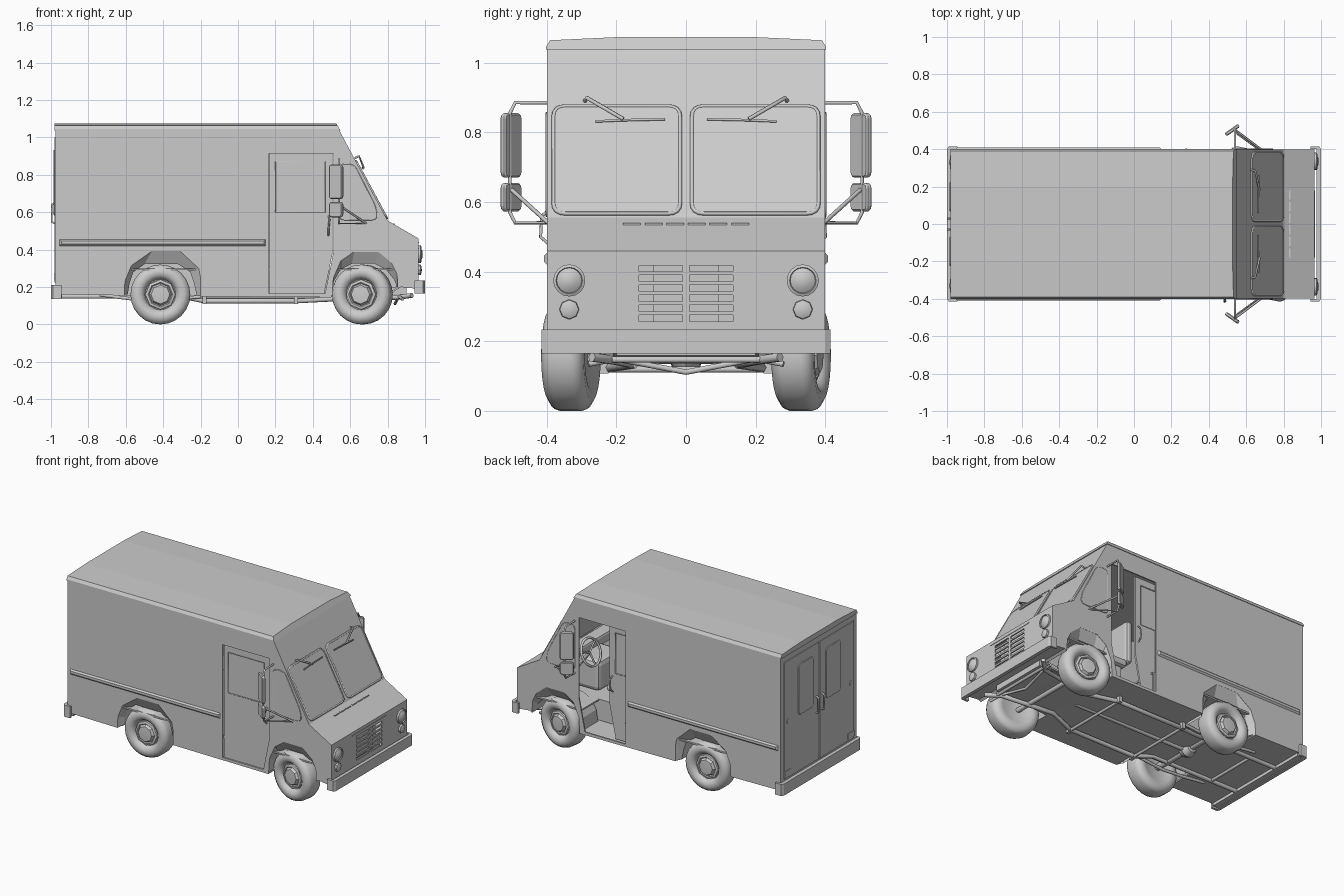
import bpy, bmesh, math
from mathutils import Vector, Matrix

if "Cube" in bpy.data.objects:
    bpy.data.objects.remove(bpy.data.objects["Cube"])

# placements: (u, v, depth) -> world
SIDE = lambda u, v, d: (u, d, v)
FRONT = lambda u, v, d: (d, u, v)
PLAN = lambda u, v, d: (u, v, d)
SCREEN = lambda u, v, d: (.8 - .476 * v + .88 * d, u, .555 + .88 * v + .476 * d)


def finish(name, bm, smooth=None):
    bmesh.ops.recalc_face_normals(bm, faces=bm.faces)
    me = bpy.data.meshes.new(name)
    bm.to_mesh(me)
    bm.free()
    ob = bpy.data.objects.new(name, me)
    bpy.context.collection.objects.link(ob)
    if smooth:
        bpy.ops.object.select_all(action='DESELECT')
        ob.select_set(True)
        bpy.context.view_layer.objects.active = ob
        bpy.ops.object.shade_smooth_by_angle(angle=math.radians(smooth))
    return ob


def add_prism(bm, pts, d0, d1, place):
    a = [bm.verts.new(place(u, v, d0)) for u, v in pts]
    b = [bm.verts.new(place(u, v, d1)) for u, v in pts]
    bm.faces.new(a)
    bm.faces.new(b[::-1])
    for i in range(len(pts)):
        j = (i + 1) % len(pts)
        bm.faces.new((a[i], b[i], b[j], a[j]))


def prism(name, pts, d0, d1, place=SIDE):
    bm = bmesh.new()
    add_prism(bm, pts, d0, d1, place)
    return finish(name, bm)


def rect(a0, a1, b0, b1):
    return [(a0, b0), (a1, b0), (a1, b1), (a0, b1)]


def box(name, x0, x1, y0, y1, z0, z1, bevel=0):
    ob = prism(name, rect(x0, x1, y0, y1), z0, z1, PLAN)
    if bevel:
        m = ob.modifiers.new("bevel", 'BEVEL')
        m.width, m.segments = bevel, 2
    return ob


def rounded(pts, r, n=4):
    out = []
    for i, p in enumerate(pts):
        p = Vector(p)
        a, b = Vector(pts[i - 1]) - p, Vector(pts[(i + 1) % len(pts)]) - p
        a, b = p + a.normalized() * r, p + b.normalized() * r
        out += [tuple(a * (1 - t) ** 2 + p * 2 * t * (1 - t) + b * t * t) for t in (k / n for k in range(n + 1))]
    return out


def tube(name, pts, r, cyclic=False):
    cu = bpy.data.curves.new(name, 'CURVE')
    cu.dimensions = '3D'
    cu.bevel_depth, cu.bevel_resolution, cu.use_fill_caps = r, 1, True
    sp = cu.splines.new('POLY')
    sp.points.add(len(pts) - 1)
    for q, p in zip(sp.points, pts):
        q.co = (*p, 1)
    sp.use_cyclic_u = cyclic
    ob = bpy.data.objects.new(name, cu)
    bpy.context.collection.objects.link(ob)
    return ob


def lathe(name, prof, loc, rot, seg=24, smooth=40):
    """prof is (outward offset, radius) around the local y axis"""
    bm = bmesh.new()
    vs = [bm.verts.new((0, w, r)) for w, r in prof]
    es = [bm.edges.new(p) for p in zip(vs, vs[1:])]
    bmesh.ops.spin(bm, geom=vs + es, cent=(0, 0, 0), axis=(0, 1, 0), angle=2 * math.pi, steps=seg)
    bmesh.ops.remove_doubles(bm, verts=bm.verts, dist=1e-4)
    ob = finish(name, bm, smooth)
    ob.matrix_world = Matrix.Translation(loc) @ Matrix.Rotation(rot, 4, 'Z')
    return ob


def window(name, pts, d, place, r=.03, seal=.006):
    pts = rounded(pts, r)
    prism(name + "_glass", pts, d - .003, d + .003, place)
    tube(name + "_seal", [place(u, v, d) for u, v in pts], seal, True)


# body shell with door openings, arches and grille slots cut out
body = prism("body", [(-.975, .16), (-.2, .15), (.49, .145), (.82, .165), (.87, .2), (.965, .19), (.965, .46),
                      (.8, .555), (.535, 1.05), (-.975, 1.05)], -.398, .398)
sol = body.modifiers.new("wall", 'SOLIDIFY')
sol.thickness, sol.offset = .014, -1
DOOR = [(.165, .165), (.465, .165), (.51, .385), (.51, .915), (.165, .915)]
REAR_OUT = [(-.61, .16), (-.605, .23), (-.57, .315), (-.46, .392), (-.31, .392), (-.21, .3), (-.2, .25), (-.2, .152)]
REAR_IN = [(-.59, .16), (-.58, .22), (-.56, .28), (-.5, .322), (-.32, .322), (-.255, .28), (-.235, .22), (-.22, .152)]
FRONT_OUT = [(.5, .152), (.51, .25), (.55, .34), (.62, .388), (.75, .388), (.82, .33), (.85, .27), (.86, .2)]
FRONT_IN = [(.5, .152), (.512, .23), (.55, .295), (.61, .325), (.73, .325), (.79, .295), (.835, .24), (.85, .2)]
cut = bmesh.new()
for s in (1, -1):
    add_prism(cut, DOOR, s * .36, s * .45, SIDE)
    for arch in (REAR_OUT, FRONT_OUT):
        add_prism(cut, [(arch[0][0], .1)] + arch[1:-1] + [(arch[-1][0], .1)], s * .21, s * .45, SIDE)
    for i in range(6):
        z = .267 + .0285 * i
        add_prism(cut, rect(s * .01, s * .135, z - .009, z + .009), .93, 1, FRONT)
cutter = finish("opening_cutter", cut)
cutter.hide_render = True
cutter.hide_viewport = False
cutter.display_type = 'WIRE'
boo = body.modifiers.new("openings", 'BOOLEAN')
boo.operation, boo.object, boo.solver = 'DIFFERENCE', cutter, 'EXACT'

# roof cap, front edge raked
roof = prism("roof", [(-.402, 1.037), (.402, 1.037), (.402, 1.045), (.39, 1.064), (.2, 1.073),
                      (-.2, 1.073), (-.39, 1.064), (-.402, 1.045)], -.98, .548, FRONT)
for v in roof.data.vertices:
    if v.co.x > 0:
        v.co.x -= (v.co.z - 1.037) * .6

# wheel wells: recessed flare then a closed box arch
for s, side in ((1, "left"), (-1, "right")):
    for nm, outer, inner in (("rear", REAR_OUT, REAR_IN), ("front", FRONT_OUT, FRONT_IN)):
        bm = bmesh.new()
        rings = [[bm.verts.new((x, s * y, z)) for x, z in ring]
                 for ring, y in ((outer, .397), (inner, .36), (inner, .21))]
        for a, b in zip(rings, rings[1:]):
            for i in range(7):
                bm.faces.new((a[i], a[i + 1], b[i + 1], b[i]))
        bm.faces.new(rings[2])
        finish(f"{side}_{nm}_wheel_well", bm)

# wheels, front pair steered
TYRE = [(-.05, 0), (-.05, .08), (-.06, .1), (-.062, .13), (-.048, .153), (-.03, .16), (.03, .16), (.048, .153),
        (.062, .13), (.06, .105), (.045, .088), (.03, .082), (.03, 0)]
HUB = [(.02, .084), (.042, .08), (.046, .066), (.04, .06), (.056, .05), (.06, 0)]
for s, side in ((1, "left"), (-1, "right")):
    for nm, x, steer in (("rear", -.415, 0), ("front", .665, math.radians(-11))):
        rot = steer + (math.pi if s < 0 else 0)
        lathe(f"{side}_{nm}_tyre", TYRE, (x, s * .33, .16), rot)
        lathe(f"{side}_{nm}_hub", HUB, (x, s * .33, .16), rot, 8, 20)

# cab doors: right one closed, left one slid back inside the wall
for s, side, dx, y in ((-1, "right", 0, .389), (1, "left", -.205, .372)):
    w = rect(.2 + dx, .465 + dx, .6, .87)
    d = prism(side + "_door", [(u + dx + (.004 if u < .3 else -.004), v) for u, v in DOOR], s * (y - .012), s * y)
    c = prism(side + "_door_window_cutter", w, s * (y - .006), s * (y + .05))
    c.hide_render = True
    c.display_type = 'WIRE'
    m = d.modifiers.new("window", 'BOOLEAN')
    m.object, m.solver = c, 'EXACT'
    tube(side + "_door_window_seal", [(u, s * y, v) for u, v in w], .003, True)
    hx = .485 + dx
    tube(side + "_door_handle", [(hx, s * y, .58), (hx + .004, s * (y + .025), .56),
                                 (hx - .002, s * (y + .028), .5), (hx - .002, s * y, .475)], .005)

for s, side in ((1, "left"), (-1, "right")):
    # glazing
    window(side + "_windscreen", rect(s * .017, s * .38, .012, .362), .003, SCREEN, .035)
    window(side + "_quarter_window", [(.54, .56), (.745, .56), (.735, .63), (.62, .855), (.54, .855)],
           s * .399, SIDE, .03, .004)
    # belt rail with tapered ends
    bm = bmesh.new()
    add_prism(bm, [(-.955, .42), (.148, .42), (.148, .455), (-.955, .455)], s * .396, s * .398, SIDE)
    add_prism(bm, [(-.945, .43), (.138, .43), (.138, .446), (-.945, .446)], s * .396, s * .408, SIDE)
    bmesh.ops.convex_hull(bm, input=bm.verts)
    finish(side + "_belt_rail", bm)
    # mirrors and their frame
    R = Matrix.Translation((.525, s * .502, 0)) @ Matrix.Rotation(s * math.radians(35), 4, 'Z')
    for nm, z0, z1 in (("mirror", .67, .855), ("lower_mirror", .573, .655)):
        m = prism(f"{side}_{nm}", rounded(rect(-.043, .043, z0, z1), .015, 2), -.01, .01, SIDE)
        m.matrix_world = R
        b = m.modifiers.new("bevel", 'BEVEL')
        b.width, b.segments, b.limit_method = .005, 1, 'ANGLE'
    tube(side + "_mirror_frame", [(.54, s * y, z) for y, z in
         ((.385, .885), (.49, .885), (.505, .855), (.505, .57), (.49, .54), (.39, .54))], .006)
    tube(side + "_mirror_brace", [(.545, s * .5, .635), (.685, s * .395, .54)], .006)
    tube(side + "_mirror_front_stay", [(.54, s * .49, .54), (.67, s * .395, .54)], .004)
    # wipers
    tube(side + "_wiper_arm", [SCREEN(s * u, v, d) for u, v, d in
         ((.29, .378, .005), (.285, .375, .03), (.18, .31, .022))], .006)
    tube(side + "_wiper_blade", [SCREEN(s * u, v, .015) for u, v in ((.06, .313), (.18, .31), (.26, .306))], .004)
    # lamps
    lathe(side + "_headlight", [(-.01, .046), (.012, .046), (.016, .038), (.01, .036), (.02, .02), (.023, 0)],
          (.965, s * .335, .375), -math.pi / 2, 16)
    lathe(side + "_turn_signal", [(-.01, .03), (.012, .027), (.016, .018), (.018, 0)],
          (.965, s * .335, .292), -math.pi / 2, 8, 20)
    lathe(side + "_tail_light", [(-.01, .018), (.008, .016), (.011, 0)], (-.977, s * .33, .6), math.pi / 2, 10)
    # rear doors
    prism(side + "_rear_door", rect(s * .004, s * .365, .225, 1.0), -.976, -.981, FRONT)
    window(side + "_rear_window", rect(s * .07, s * .22, .6, .93), -.982, FRONT, .02, .004)
    tube(side + "_rear_handle", [(x, s * .03, z) for x, z in
         ((-.98, .65), (-.996, .64), (-.996, .55), (-.98, .54))], .006)
    box(side + "_rear_marker", -.984, -.97, s * .33 - .035, s * .33 + .035, .235, .275)

# bumpers wrapping the corners
for nm, k, z0, z1 in (("front", 1, .165, .235), ("rear", -1, .135, .212)):
    prism(nm + "_bumper", [(k * x, y) for x, y in ((.945, -.415), (.99, -.415), (1, -.4), (1, .4), (.99, .415),
          (.945, .415), (.945, .4), (.977, .4), (.977, -.4), (.945, -.4))], z0, z1, PLAN)
box("rear_step", -.98, -.94, -.39, .39, .14, .165)

# nose details
box("radiator", .9, .925, -.095, .095, .24, .43)
box("grille_backing", .88, .9, -.16, .16, .23, .44)
box("hood_lip", .96, .968, -.18, .18, .435, .44)
for i in range(6):
    y = -.18 + i * .062
    box("hood_vent", .83, .837, y, y + .05, .525, .5405)

# cab interior
box("cargo_floor", -.96, .18, -.385, .385, .29, .3)
box("cab_floor", .18, .9, -.2, .2, .16, .3)
box("right_cab_floor", .18, .9, -.385, -.2, .29, .3)
box("footwell_floor", .5, .9, .2, .385, .29, .3)
box("step_riser", .155, .17, .2, .385, .16, .3)
box("engine_cover", .55, .9, -.13, .13, .3, .5, .03)
box("dashboard", .7, .79, -.38, .38, .48, .55, .015)
box("seat_pedestal", .27, .4, .06, .2, .3, .38)
box("seat_cushion", .24, .43, .03, .23, .38, .43, .02)
box("seat_back", .2, .25, .03, .23, .42, .7, .02)
ring = [(.58 + .035 * math.sin(a), .17 + .09 * math.cos(a), .58 + .08 * math.sin(a))
        for a in (k * math.pi / 10 for k in range(20))]
tube("steering_wheel", ring, .008, True)
for k in (1, 8, 15):
    tube("steering_spoke", [ring[k], (.59, .17, .575)], .006)
tube("steering_column", [(.59, .17, .575), (.74, .17, .38)], .012)

# chassis underneath
for s, side in ((1, "left"), (-1, "right")):
    tube(side + "_frame_rail", [(.93, s * .27, .155), (.86, s * .2, .145), (.5, s * .15, .135), (.31, s * .22, .125),
                                (-.18, s * .22, .125), (-.3, s * .18, .15), (-.95, s * .18, .15)], .014)
    tube(side + "_leaf_spring", [(-.74, s * .235, .158), (-.58, s * .235, .138), (-.415, s * .235, .128),
                                 (-.2, s * .235, .148)], .01)
    tube(side + "_control_arm", [(.88, s * .28, .135), (.86, s * .2, .15), (.84, 0, .112)], .009)
    for x in (-.18, .31):
        box(side + "_frame_bracket", x - .011, x + .011, s * .235 - .013, s * .235 + .013, .108, .15)
for nm, x, z, y, r in (("middle_crossmember", -.18, .12, .24, .01), ("cab_crossmember", .31, .12, .24, .01),
                       ("rear_crossmember", -.75, .15, .18, .01), ("front_crossmember", .88, .148, .22, .01),
                       ("rear_axle", -.415, .16, .3, .022), ("front_axle", .665, .15, .3, .016)):
    tube(nm, [(x, -y, z), (x, y, z)], r)
lathe("differential", [(-.05, 0), (-.04, .035), (0, .052), (.04, .035), (.05, 0)], (-.415, 0, .16), 0, 12)
tube("drive_shaft", [(-.4, 0, .15), (.45, 0, .15)], .014)
